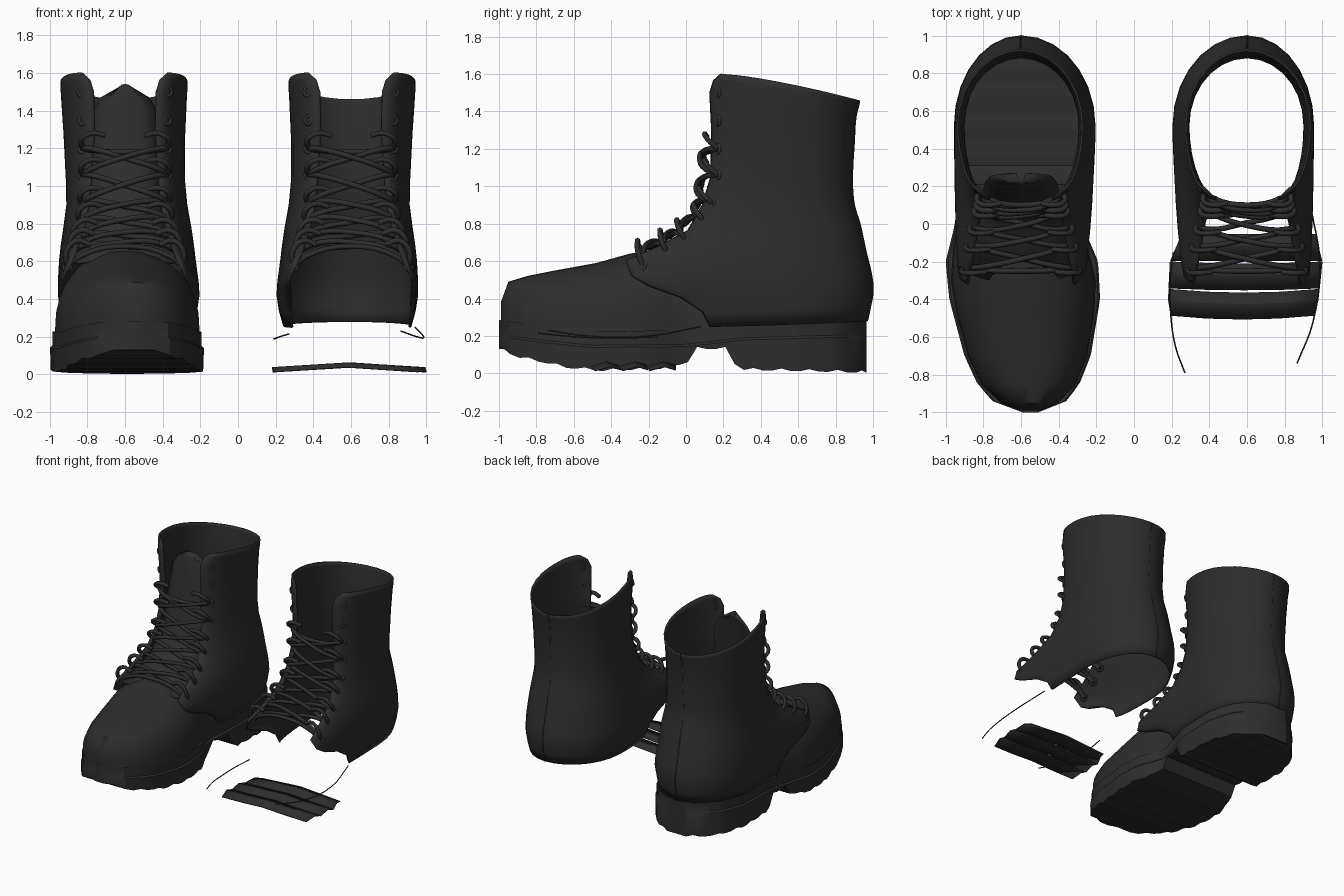
import bpy, bmesh, math
from mathutils import Vector

cube = bpy.data.objects.get("Cube")
if cube:
    bpy.data.objects.remove(cube, do_unlink=True)


def material(name, value):
    mat = bpy.data.materials.new(name)
    mat.use_nodes = True
    mat.diffuse_color = (value, value, value, 1)
    bsdf = mat.node_tree.nodes["Principled BSDF"]
    bsdf.inputs["Base Color"].default_value = mat.diffuse_color
    bsdf.inputs["Roughness"].default_value = 0.8
    return mat


leather = material("black_leather", 0.0265)
CX = 0.6  # distance of each boot's centre line from x = 0


def lerp(table, t):
    """Read a row of values out of a table keyed by its first column."""
    if t <= table[0][0]:
        return table[0][1:]
    for a, b in zip(table, table[1:]):
        if t <= b[0]:
            f = (t - a[0]) / (b[0] - a[0])
            return [p + (q - p) * f for p, q in zip(a[1:], b[1:])]
    return table[-1][1:]


def loft(name, rows, side, caps=(), thickness=0, angle=40):
    """Skin rows of points; side is -1 for the right boot, 1 for the left."""
    bm = bmesh.new()
    grid = [[bm.verts.new((x * side, y, z)) for x, y, z in row] for row in rows]
    for r0, r1 in zip(grid, grid[1:]):
        for i in range(len(r0) - 1):
            bm.faces.new((r0[i], r0[i + 1], r1[i + 1], r1[i]))
    for c in caps:
        bm.faces.new(grid[c])
    bmesh.ops.recalc_face_normals(bm, faces=bm.faces)
    mesh = bpy.data.meshes.new(name)
    bm.to_mesh(mesh)
    bm.free()
    mesh.materials.append(leather)
    obj = bpy.data.objects.new(name, mesh)
    bpy.context.collection.objects.link(obj)
    if thickness:
        mod = obj.modifiers.new("thickness", 'SOLIDIFY')
        mod.thickness, mod.offset = thickness, 0
    bpy.ops.object.select_all(action='DESELECT')
    obj.select_set(True)
    bpy.context.view_layer.objects.active = obj
    bpy.ops.object.shade_smooth_by_angle(angle=math.radians(angle))


def cord(name, paths, side, radius):
    """Round cords through points."""
    curve = bpy.data.curves.new(name, 'CURVE')
    curve.dimensions = '3D'
    curve.bevel_depth, curve.bevel_resolution, curve.resolution_u = radius, 1, 4
    curve.use_fill_caps = True
    for path in paths:
        sp = curve.splines.new('BEZIER')
        sp.bezier_points.add(len(path) - 1)
        for bp, (x, y, z) in zip(sp.bezier_points, path):
            bp.co = (x * side, y, z)
            bp.handle_left_type = bp.handle_right_type = 'AUTO'
    curve.materials.append(leather)
    obj = bpy.data.objects.new(name, curve)
    bpy.context.collection.objects.link(obj)


# Footprint: y, outer x, inner x
FOOT = [(-1, .59, .51), (-.94, .75, .36), (-.85, .83, .29), (-.7, .9, .23), (-.4, .98, .18),
        (-.2, 1, .19), (0, .95, .275), (.15, .94, .25), (.3, .945, .215), (.6, .945, .215),
        (.8, .88, .28), (.9, .79, .37), (.965, .68, .5)]
# Sole top edge and underside: y, z
WELT = [(-1, .285), (-.75, .25), (-.5, .225), (0, .23), (.3, .265), (1, .285)]
UNDER = [(-1, .13), (-.9, .085), (-.75, .055), (-.65, .03), (-.45, .012), (-.1, .025), (.01, .06),
         (.06, .13), (.21, .13), (.26, .05), (.31, .018), (.6, .012), (1, .002)]
# Vamp ridge: y, z
RIDGE = [(-.99, .38), (-.95, .49), (-.85, .52), (-.7, .55), (-.48, .59), (-.3, .64), (-.1, .67),
         (0, .62), (.15, .6)]
# Quarter rings: front z, back z, front y, back y, side centre x, half width, half gap
RINGS = [(.25, .28, .13, .965, .58, .335, .31), (.33, .35, .09, .98, .58, .357, .318),
         (.41, .44, -.03, .995, .58, .37, .318), (.47, .52, -.2, .988, .582, .367, .325),
         (.52, .58, -.29, .975, .585, .362, .32), (.60, .64, -.32, .96, .587, .355, .28),
         (.67, .71, -.16, .945, .587, .347, .25), (.76, .8, .01, .925, .587, .334, .22),
         (.9, .9, .09, .895, .59, .315, .19), (1.05, 1.02, .135, .885, .598, .31, .175),
         (1.3, 1.24, .14, .895, .603, .317, .16), (1.5, 1.38, .13, .905, .605, .327, .165),
         (1.565, 1.44, .15, .92, .605, .331, .185), (1.6, 1.46, .19, .922, .605, .331, .225)]
# Eyelets: half spacing, y, z
EYES = [(.305, -.23, .57), (.285, -.1, .64), (.265, 0, .71), (.24, .1, .81), (.23, .14, .91),
        (.225, .17, 1.06), (.225, .17, 1.2), (.225, .17, 1.35), (.23, .17, 1.5)]


def quarter_ring(zf, zb, yf, yb, cx, hw, gap, n=8):
    """Ring from one facing edge around the heel to the other."""
    ym, shift = .52, cx - CX
    half = []
    for i in range(n):  # front edge to side
        a = math.pi / 2 * i / (n - 1)
        y = ym - (ym - yf) * max(0, math.cos(a)) ** 1.15
        half.append((shift * math.sin(a), gap + (hw - gap) * math.sin(a), y))
    for i in range(1, n - 1):  # side to heel
        a = math.pi / 2 * i / (n - 1)
        half.append((shift * math.cos(a), hw * math.cos(a), ym + (yb - ym) * math.sin(a)))
    outline = [(s + w, y) for s, w, y in half] + [(0, yb)] + [(s - w, y) for s, w, y in half[::-1]]
    return [(CX + x, y, zf + (zb - zf) * max(0, (y - yf) / (yb - yf)) ** 1.4) for x, y in outline]


def build_sole(side, name):
    rows = []
    ys = [-1, -.97] + [-.94 + .05 * i for i in range(38)] + [.94, .965]
    for k, y in enumerate(ys):
        xo, xi = lerp(FOOT, y)
        top, low = lerp(WELT, y)[0], lerp(UNDER, y)[0]
        low += .012 * (k % 3 == 1)  # shallow tread grooves
        mid = top - .075
        cut = .012
        section = [(xo - cut, top), (xo - cut, top - .02), (xo - cut, mid), (xo, mid - .012), (xo - .004, low)]
        inner = [(xi + .004, low), (xi, mid - .012), (xi + cut, mid), (xi + cut, top - .02), (xi + cut, top)]
        rows.append([(x, y, z) for x, z in section + inner])
    loft(name, rows, side, caps=(0, -1), angle=30)


def build_vamp(side, name):
    rows = []
    for y, _ in RIDGE:
        xo, xi = lerp(FOOT, y)
        base, top = lerp(WELT, y)[0] - .015, lerp(RIDGE, y)[0]
        c, hw = (xo + xi) / 2, (xo - xi) / 2 - .018
        row = []
        for i in range(17):
            a = math.pi * i / 16
            cs, sn = math.cos(a), max(0, math.sin(a))
            row.append((c + math.copysign(abs(cs) ** .88, cs) * hw, y, base + (top - base) * sn ** .8))
        rows.append(row)
    loft(name, rows, side, caps=(0,), angle=50)


def build_tongue(side, name):
    spine = [(-.32, .61, .26), (-.1, .68, .25), (.04, .78, .235), (.13, .95, .2),
             (.17, 1.2, .19), (.2, 1.42, .165), (.21, 1.485, .13), (.22, 1.54, .03)]
    rows = [[(CX + hw * t, y + .05 * t * t, z - .02 * t * t) for t in (-1, -.5, 0, .5, 1)]
            for y, z, hw in spine]
    loft(name, rows, side, thickness=.012)


def build_laces(side, label):
    paths = []
    for i in range(7):
        for d in (1, -1):
            w0, y0, z0 = EYES[i]
            tilt = min(1, i / 4)
            a = Vector((CX + d * w0, y0, z0))
            # tight loop where the lace wraps the facing edge
            rise = Vector((0, -.03 - .04 * tilt, .14 - .06 * tilt))
            paths.append([a, a + rise * .6 + Vector((d * .005, -.01, 0)),
                          a + rise - Vector((d * .05, 0, 0)), a + rise * .85 - Vector((d * .12, 0, 0))])
            if i == 6:
                continue
            # strand crossing to the next row
            w1, y1, z1 = EYES[i + 1]
            b = Vector((CX - d * w1, y1, z1))
            out = Vector((0, -.25 - .75 * tilt, 1 - .75 * tilt))
            lift = .085 + .012 * d
            paths.append([a, a.lerp(b, .1) + out * .06, a.lerp(b, .5) + out * lift,
                          b.lerp(a, .1) + out * .05, b])
    # straight bars at the lowest and highest laced rows
    for k, out in ((0, Vector((0, -.02, .11))), (6, Vector((0, -.07, -.02)))):
        w, y, z = EYES[k]
        p = [Vector((CX + w * t, y, z)) + out * (1 - abs(t) ** 3) for t in (-1, -.8, 0, .8, 1)]
        paths.append(p)
    cord(label + "_laces", paths, side, .015)


def build_eyelets(side, label):
    for w, y, z in EYES:
        for d in (-1, 1):
            normal = Vector((d * side * .45, -.8, .5 if z < .8 else .05)).normalized()
            bpy.ops.mesh.primitive_torus_add(
                major_segments=10, minor_segments=5, major_radius=.023, minor_radius=.009,
                location=(side * (CX + d * w), y, z), rotation=normal.to_track_quat('Z', 'Y').to_euler())
            ring = bpy.context.object
            ring.name = label + "_eyelet"
            ring.data.materials.append(eyelet_metal)
            bpy.ops.object.shade_smooth()


eyelet_metal = material("dark_eyelet_metal", 0.035)

# Parts shared by both boots
for side, label in ((-1, "right"), (1, "left")):
    loft(label + "_shaft", [quarter_ring(*r) for r in RINGS], side, thickness=.012)
    build_laces(side, label)
    build_eyelets(side, label)
    # raised seam down the heel
    cord(label + "_heel_seam", [[(CX, r[3] + .004, r[1]) for r in RINGS]], side, .005)

# The complete right boot
build_sole(-1, "right_sole")
build_vamp(-1, "right_vamp")
build_tongue(-1, "right_tongue")

# Left boot has only loose tread slats and welt slivers below the shaft
for k in range(3):
    y0 = -.055 - .145 * k
    rows = []
    for y, z in ((y0, .018), (y0 - .06, .036), (y0 - .141, .014)):
        xo, xi = lerp(FOOT, y)
        rows.append([(xi + (xo - xi) * t, y - .02 * (1 - (2 * t - 1) ** 2) * k / 2,
                      z + .025 * (1 - abs(2 * t - 1))) for t in (0, .25, .5, .75, 1)])
    loft("left_tread_slat", rows, 1, thickness=.006, angle=20)
cord("left_welt_sliver", [
    [(.27, -.79, .215), (.22, -.65, .2), (.195, -.48, .19), (.192, -.3, .19), (.21, -.15, .195)],
    [(.865, -.74, .23), (.95, -.52, .2), (.985, -.2, .2), (.94, .08, .25)]], 1, .004)
